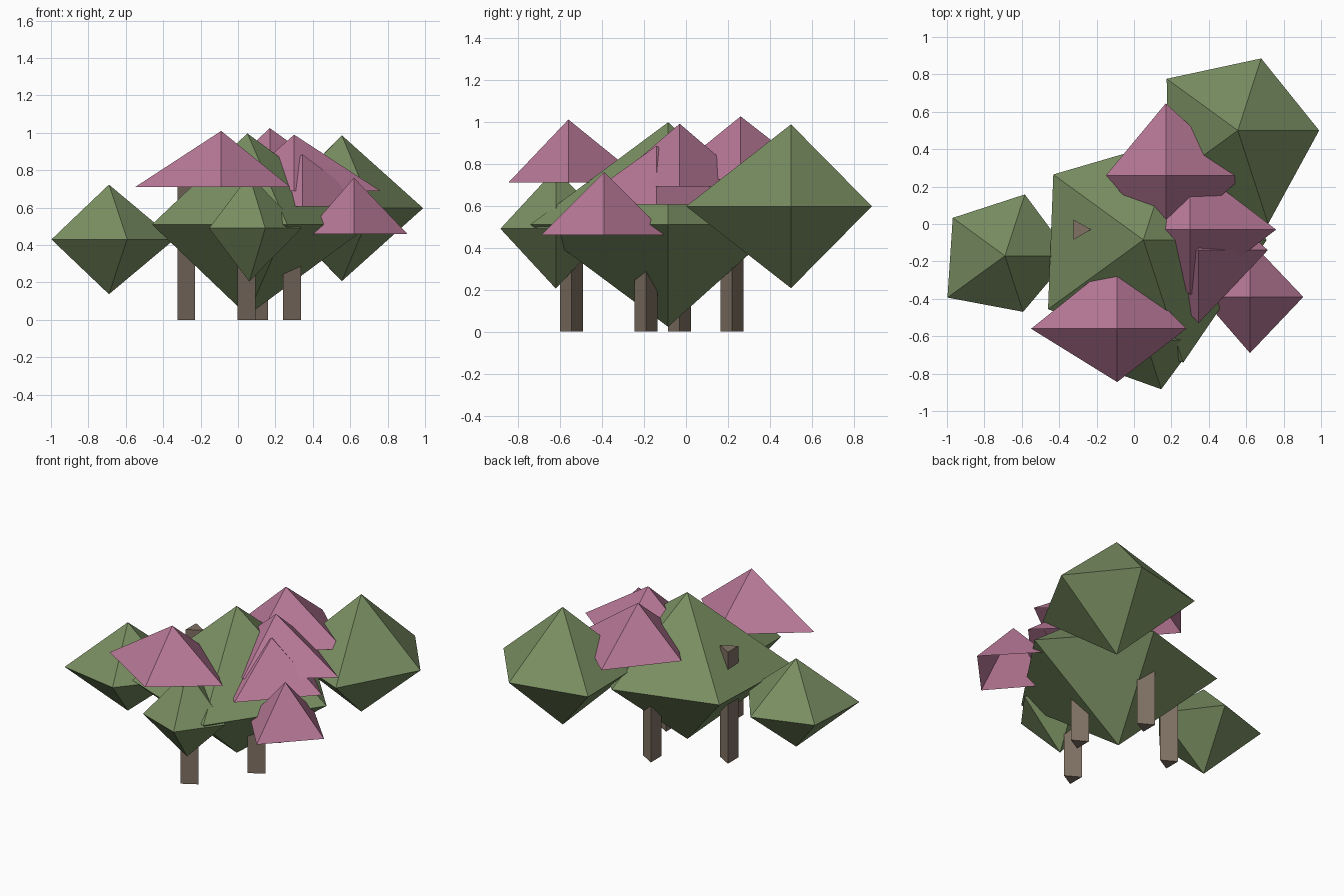
import bpy, bmesh
from math import cos, sin, tau

if "Cube" in bpy.data.objects:
    bpy.data.objects.remove(bpy.data.objects["Cube"])

def material(name, rgb):
    m = bpy.data.materials.new(name)
    m.diffuse_color = (*rgb, 1)
    m.use_nodes = True
    m.node_tree.nodes["Principled BSDF"].inputs["Base Color"].default_value = m.diffuse_color
    return m

LEAF = material("leaf_green", (0.19, 0.27, 0.12))
PINK = material("blossom_pink", (0.48, 0.19, 0.31))
BARK = material("bark_brown", (0.22, 0.17, 0.13))

def finish(name, bm, mat):
    bmesh.ops.recalc_face_normals(bm, faces=bm.faces)
    me = bpy.data.meshes.new(name)
    bm.to_mesh(me)
    bm.free()
    me.materials.append(mat)
    bpy.context.collection.objects.link(bpy.data.objects.new(name, me))

def pyramid(name, mat, x, y, z, radii, up, down=0):
    """Faceted pyramid on a ring with uneven radii; 'down' adds a lower point."""
    bm = bmesh.new()
    n = len(radii)
    ring = [bm.verts.new((x + r * cos(tau * i / n), y + r * sin(tau * i / n), z))
            for i, r in enumerate(radii)]
    tips = [bm.verts.new((x, y, z + up))]
    if down:
        tips.append(bm.verts.new((x, y, z - down)))
    for tip in tips:
        for i in range(n):
            bm.faces.new((ring[i], ring[(i + 1) % n], tip))
    finish(name, bm, mat)

def trunk(name, x, y, h, r=0.063):
    bm = bmesh.new()
    ends = [[bm.verts.new((x + r * cos(tau * i / 3), y + r * sin(tau * i / 3), z))
             for i in range(3)] for z in (0, h)]
    for ring in ends:
        bm.faces.new(ring)
    for i in range(3):
        j = (i + 1) % 3
        bm.faces.new((ends[0][i], ends[0][j], ends[1][j], ends[1][i]))
    finish(name, bm, BARK)

# Foliage clumps: five-sided double pyramids
for name, x, y, z, h, radii in [
    ("foliage_centre", 0.05, -0.085, 0.51, 0.487, (0.66, 0.57, 0.595, 0.63, 0.69)),
    ("foliage_left", -0.69, -0.17, 0.43, 0.293, (0.35, 0.345, 0.345, 0.38, 0.315)),
    ("foliage_back_right", 0.555, 0.50, 0.597, 0.39, (0.435, 0.405, 0.47, 0.46, 0.525)),
    ("foliage_front", 0.06, -0.62, 0.49, 0.285, (0.28, 0.28, 0.265, 0.265, 0.277)),
]:
    pyramid(name, LEAF, x, y, z, radii, h, h)

# Blossom caps: four-sided, open underneath
for name, x, y, z, radii in [
    ("blossom_front_left", -0.09, -0.56, 0.71, (0.37, 0.37, 0.46, 0.285)),
    ("blossom_back", 0.17, 0.26, 0.725, (0.42, 0.385, 0.32, 0.37)),
    ("blossom_right", 0.30, -0.03, 0.69, (0.46, 0.35, 0.34, 0.35)),
    ("blossom_middle", 0.345, -0.14, 0.605, (0.37, 0.36, 0.36, 0.39)),
    ("blossom_front_right", 0.62, -0.39, 0.46, (0.285, 0.30, 0.26, 0.30)),
]:
    pyramid(name, PINK, x, y, z, radii, 0.30 if name != "blossom_middle" else 0.28)

# Trunks: three-sided posts
trunk("trunk_left", -0.293, -0.03, 0.74)
trunk("trunk_front", 0.03, -0.545, 0.55)
trunk("trunk_right", 0.273, -0.19, 0.6)
trunk("trunk_back", 0.097, 0.22, 0.6)
